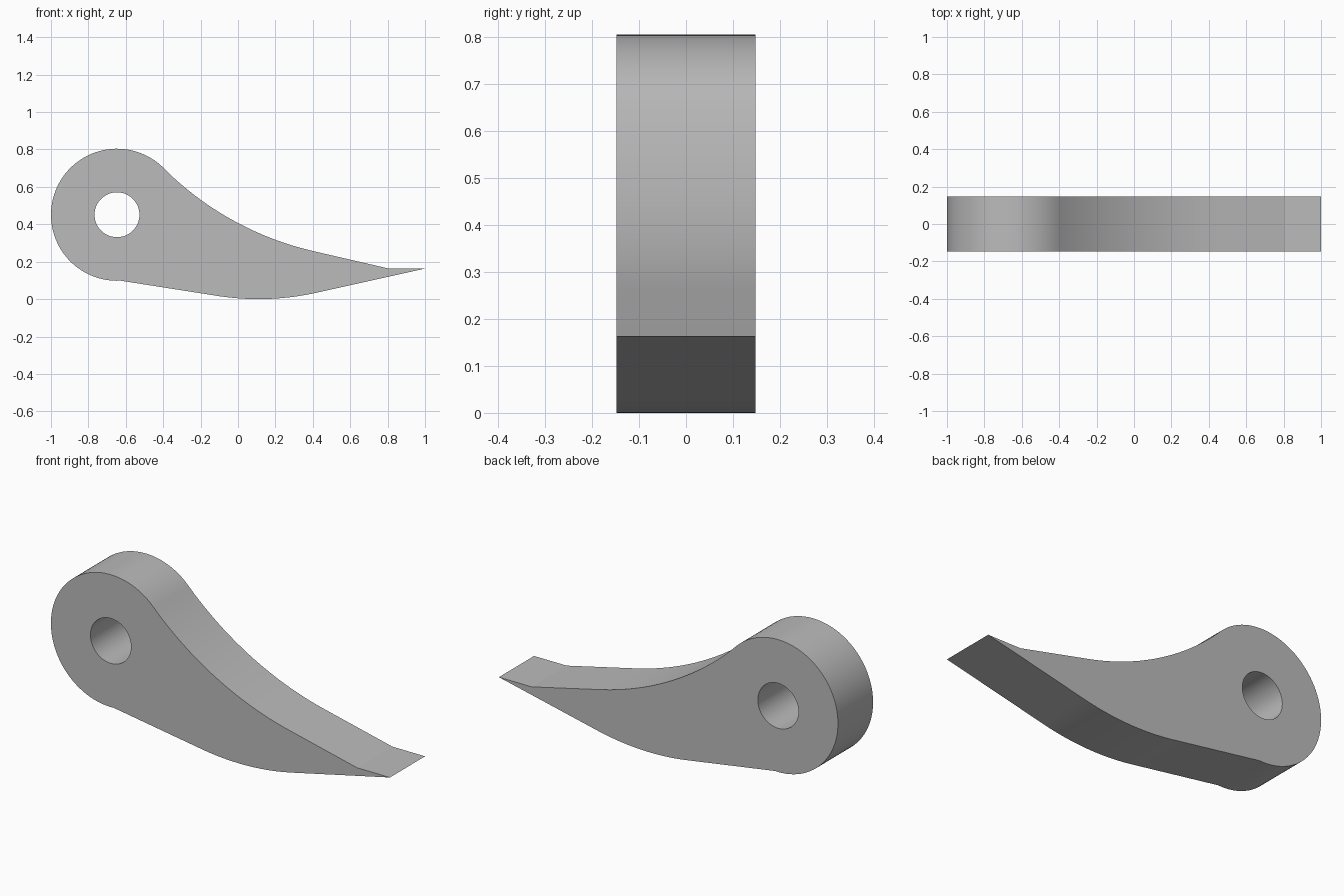
import bpy
import bmesh
from math import cos, sin, radians

if "Cube" in bpy.data.objects:
    bpy.data.objects.remove(bpy.data.objects["Cube"], do_unlink=True)

DEPTH = 0.296
HUB = (-0.647, 0.451)


def arc(centre, radius, start, end, steps):
    """Points along an arc in the xz plane, angles in degrees."""
    angles = [radians(start + (end - start) * i / steps) for i in range(steps + 1)]
    return [(centre[0] + radius * cos(a), centre[1] + radius * sin(a)) for a in angles]


# Outline: round hub, concave top, pointed tip, rounded belly
outline = arc(HUB, 0.353, 273, 45, 64)
outline += arc((0.776, 1.874), 1.66, 225, 256.6, 20)[1:]
outline += [(0.807, 0.163), (1.0, 0.163)]
outline += arc((0.11, 1.43), 1.43, 282.9, 261.7, 16)

# Pivot hole
hole = arc(HUB, 0.12, 0, 360, 48)[:-1]

bm = bmesh.new()
edges = []
for loop in (outline, hole):
    verts = [bm.verts.new((x, -DEPTH / 2, z)) for x, z in loop]
    edges += [bm.edges.new((v, verts[i - 1])) for i, v in enumerate(verts)]

# Fill the side face around the hole and extrude it to full width
bmesh.ops.triangle_fill(bm, edges=edges, use_beauty=True, normal=(0, -1, 0))
result = bmesh.ops.extrude_face_region(bm, geom=bm.faces[:], use_keep_orig=True)
moved = [g for g in result["geom"] if isinstance(g, bmesh.types.BMVert)]
bmesh.ops.translate(bm, verts=moved, vec=(0, DEPTH, 0))
bmesh.ops.recalc_face_normals(bm, faces=bm.faces[:])

mesh = bpy.data.meshes.new("pivot_lever")
bm.to_mesh(mesh)
bm.free()
lever = bpy.data.objects.new("pivot_lever", mesh)
bpy.context.collection.objects.link(lever)

# Plain grey finish
grey = bpy.data.materials.new("plain_grey")
grey.use_nodes = True
colour = (0.5, 0.5, 0.5, 1)
grey.diffuse_color = colour
grey.node_tree.nodes["Principled BSDF"].inputs["Base Color"].default_value = colour
mesh.materials.append(grey)

# Smooth curved walls, crisp rims
bpy.ops.object.select_all(action="DESELECT")
lever.select_set(True)
bpy.context.view_layer.objects.active = lever
bpy.ops.object.shade_smooth_by_angle(angle=radians(12))
